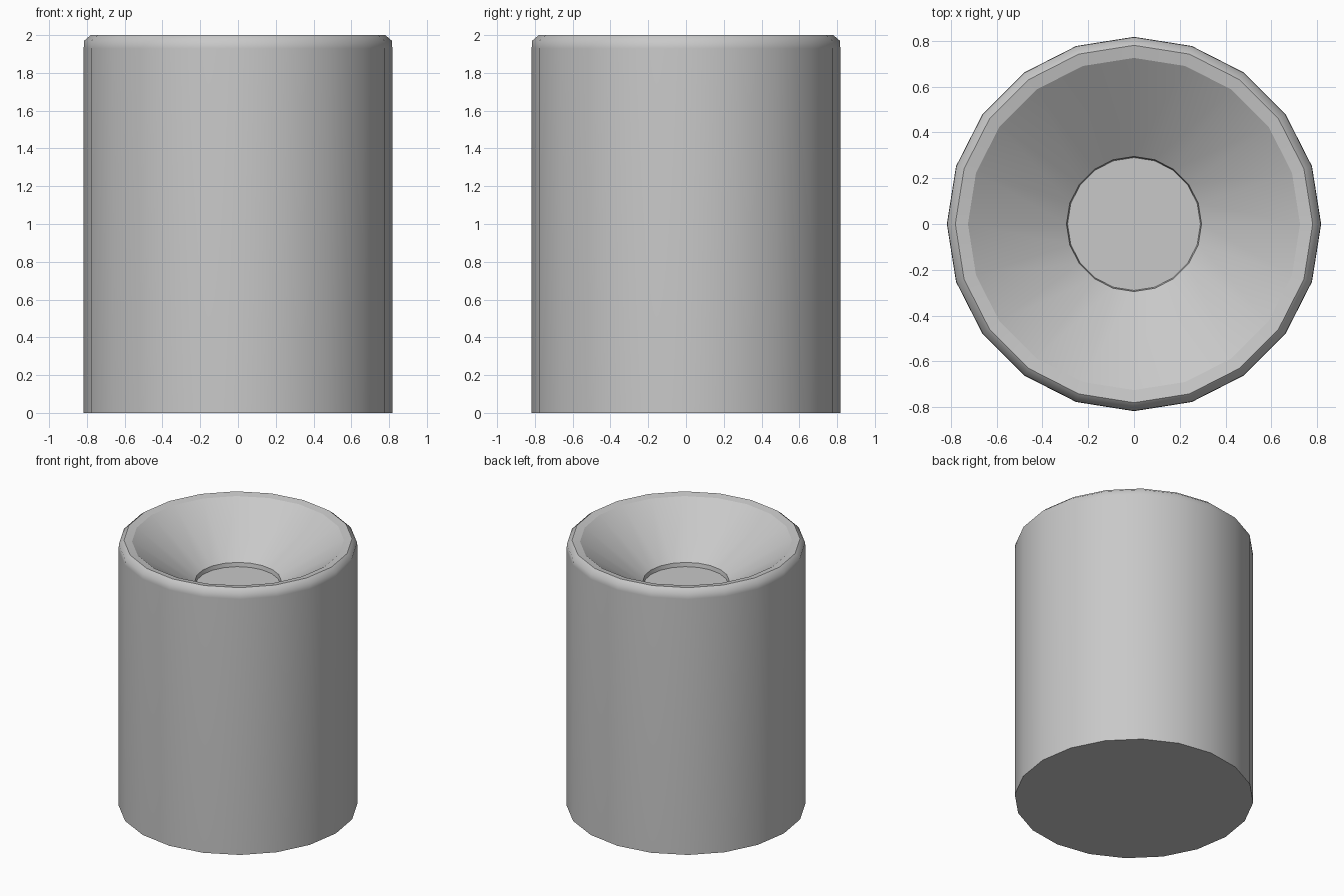
import bpy
import math

SIDES = 20

cube = bpy.data.objects.get("Cube")
if cube:
    bpy.data.objects.remove(cube, do_unlink=True)

grey = bpy.data.materials.new("plain grey")
grey.use_nodes = True
grey.diffuse_color = (0.58, 0.58, 0.58, 1)
grey.node_tree.nodes["Principled BSDF"].inputs["Base Color"].default_value = grey.diffuse_color


def revolve(name, profile, cap_start=False, cap_end=False):
    """Turn a (radius, height) profile around z, smooth-shaded, with flat caps."""
    verts, faces = [], []
    for radius, z in profile:
        for i in range(SIDES):
            a = math.tau * i / SIDES
            verts.append((radius * math.cos(a), radius * math.sin(a), z))
    for k in range(len(profile) - 1):
        for i in range(SIDES):
            j = (i + 1) % SIDES
            low, high = k * SIDES, (k + 1) * SIDES
            faces.append((low + i, low + j, high + j, high + i))
    if cap_start:
        faces.append(tuple(reversed(range(SIDES))))
    if cap_end:
        faces.append(tuple(range(len(verts) - SIDES, len(verts))))
    mesh = bpy.data.meshes.new(name)
    mesh.from_pydata(verts, [], faces)
    mesh.materials.append(grey)
    obj = bpy.data.objects.new(name, mesh)
    bpy.context.collection.objects.link(obj)
    bpy.ops.object.select_all(action="DESELECT")
    obj.select_set(True)
    bpy.context.view_layer.objects.active = obj
    bpy.ops.object.shade_smooth_by_angle(angle=math.radians(50))
    return obj


# Outer wall with closed bottom and rounded rim
revolve("outer_body", [(0.817, 0), (0.817, 1.93), (0.815, 1.97),
                       (0.78, 2.0), (0.725, 1.99)], cap_start=True)

# Funnel sloping down from the rim
revolve("funnel", [(0.725, 1.99), (0.295, 1.69)])

# Shallow recess with a flat floor
revolve("recess", [(0.295, 1.69), (0.29, 1.66)], cap_end=True)
